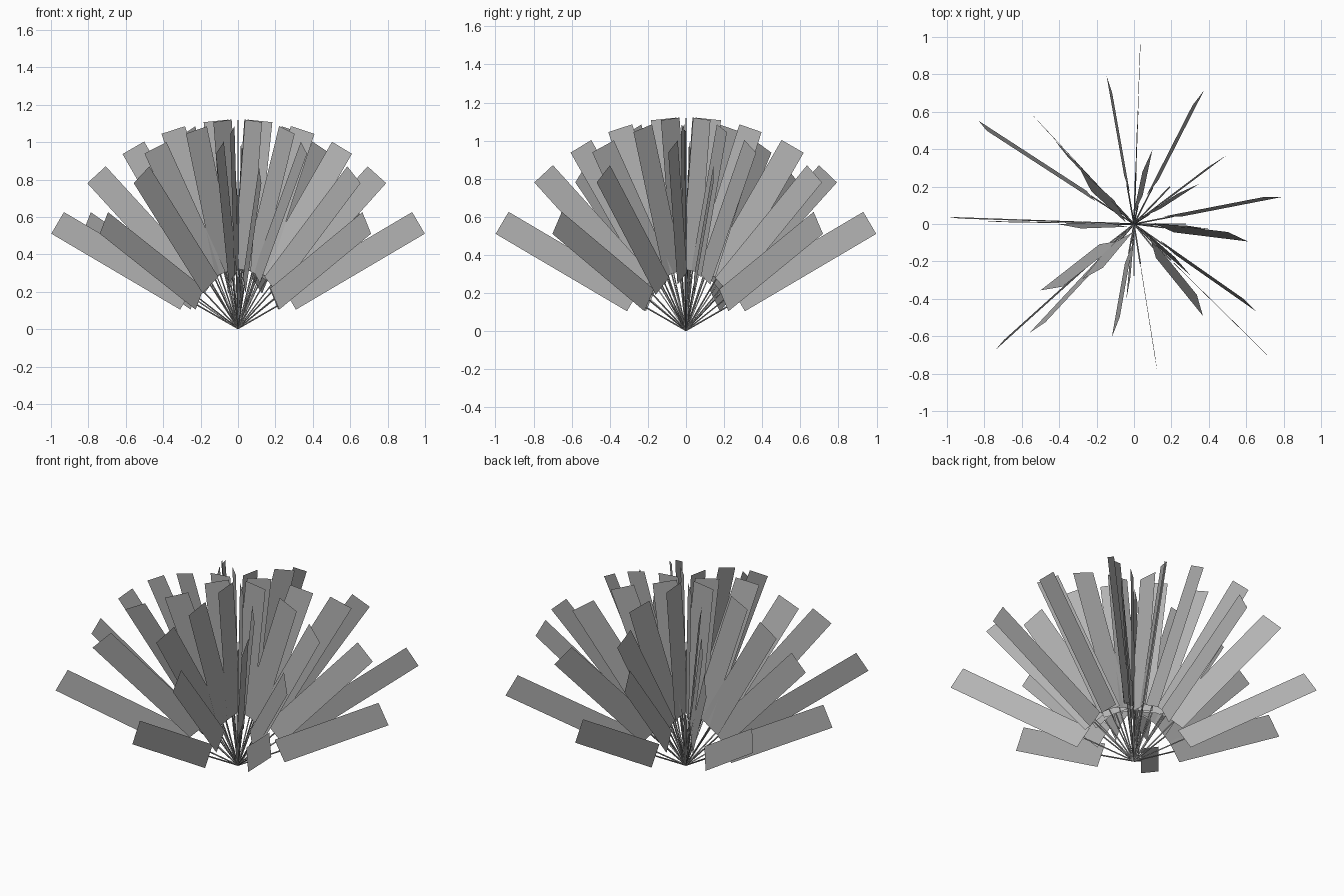
import bpy, math
from mathutils import Vector

cube = bpy.data.objects.get("Cube")
if cube:
    bpy.data.objects.remove(cube, do_unlink=True)

TIP, BASE, HALF_WIDTH, ROD = 1.12, 0.32, 0.067, 0.004


def make_material(name, value):
    mat = bpy.data.materials.new(name)
    mat.use_nodes = True
    colour = (value, value, value, 1)
    mat.diffuse_color = colour
    mat.node_tree.nodes["Principled BSDF"].inputs["Base Color"].default_value = colour
    return mat


grey = make_material("plain grey", 0.45)


def make_mesh(name, verts, faces):
    mesh = bpy.data.meshes.new(name)
    mesh.from_pydata(verts, [], faces)
    mesh.materials.append(grey)
    obj = bpy.data.objects.new(name, mesh)
    bpy.context.collection.objects.link(obj)
    return obj


def make_leaf(label, azimuth, elevation, roll):
    """A flat strip on a thin stem, pointing outward from the root."""
    a, e, r = map(math.radians, (azimuth, elevation, roll))
    flat = Vector((math.cos(a), math.sin(a), 0))
    tangent = Vector((-math.sin(a), math.cos(a), 0))
    along = flat * math.cos(e) + Vector((0, 0, math.sin(e)))
    up = tangent.cross(along) * -1
    if up.z < 0:
        up.negate()
    across = up * math.cos(r) + tangent * math.sin(r)
    normal = along.cross(across)

    # Flat rectangular blade
    side = across * HALF_WIDTH
    make_mesh("blade_" + label,
              [along * BASE - side, along * TIP - side,
               along * TIP + side, along * BASE + side],
              [(0, 1, 2, 3)])

    # Thin square stem from the root to the blade
    ring = [across * ROD, normal * ROD, -across * ROD, -normal * ROD]
    root = Vector((0, 0, ROD))
    verts = [root + p for p in ring] + [along * BASE + p for p in ring]
    faces = [(i, (i + 1) % 4, (i + 1) % 4 + 4, i + 4) for i in range(4)]
    make_mesh("stem_" + label, verts, faces)


# Tiers from low to high: elevation, headings, twists about the stem
tiers = {
    "low": (30.5, (0, 46, 88, 147, 178, -138, -90, -44.5),
            (1, 0, 1, 9, 3, -4, 1, 1)),
    "lower_middle": (47.5, (11, 63, 100, 133, 179, -133, -81, -35),
                     (8, 8, -6, 1, 2, 10, 1, 7)),
    "middle": (60, (-7, 37, 88, 134, 178, -142, -100, -51),
               (16, 4, 2, 5, 2, 25, 10, 20)),
    "upper": (72, (-3, 33, 78, 138, -178, -130, -95, -41),
              (5, 8, 12, 20, 12, 20, 5, 8)),
    "top": (84, range(0, 360, 45), [2] * 8),
}
for tier, (elevation, headings, twists) in tiers.items():
    for n, (heading, twist) in enumerate(zip(headings, twists), 1):
        make_leaf(f"{tier}_{n}", heading, elevation, twist)
